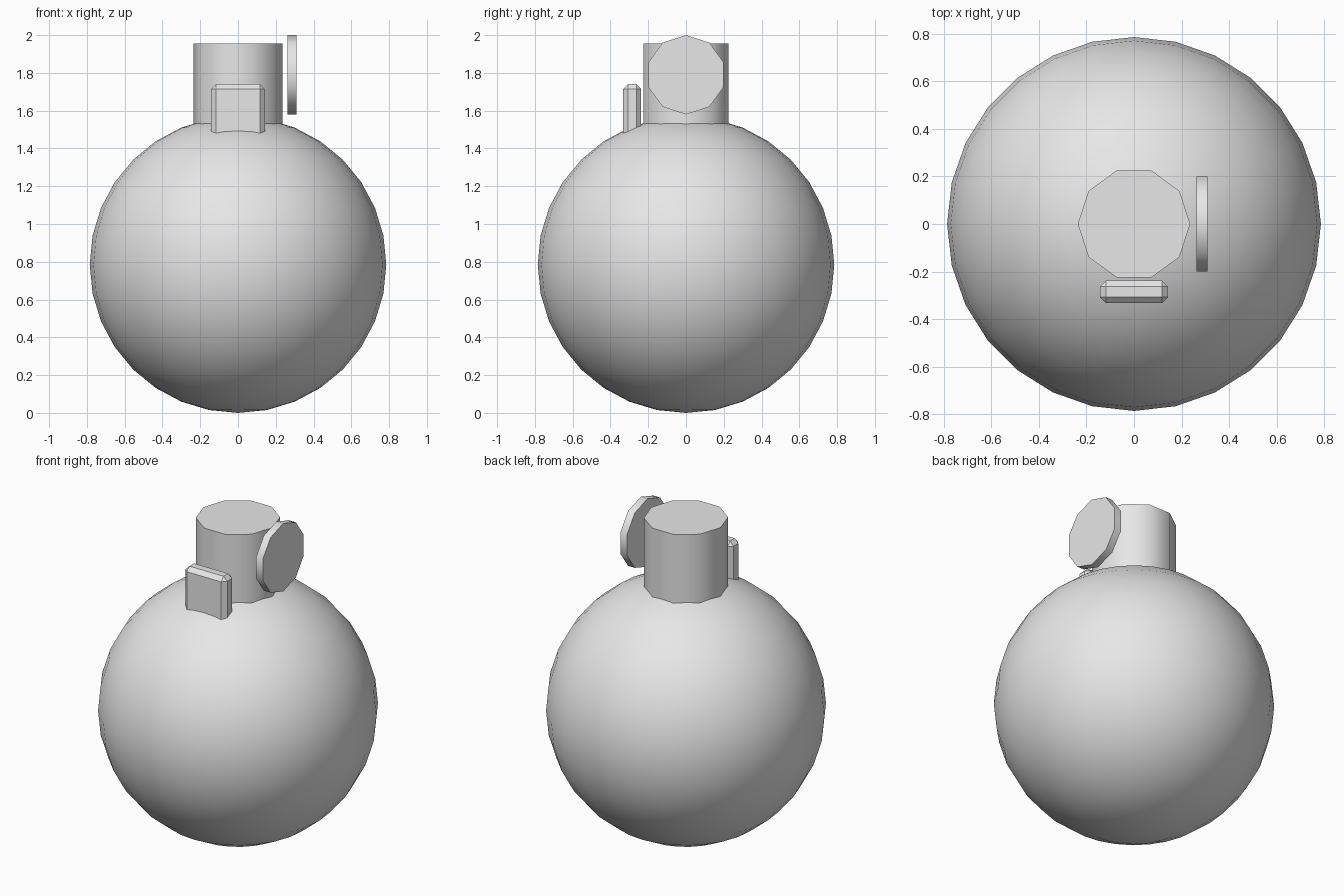
import bpy
from math import pi, radians

if "Cube" in bpy.data.objects:
    bpy.data.objects.remove(bpy.data.objects["Cube"])

grey = bpy.data.materials.new("light_grey")
grey.use_nodes = True
grey.diffuse_color = (0.8, 0.8, 0.8, 1)
grey.node_tree.nodes["Principled BSDF"].inputs["Base Color"].default_value = (0.8, 0.8, 0.8, 1)


def finish(name, smooth_angle=None):
    """Name the new part, colour it and smooth its rounded sides."""
    ob = bpy.context.object
    ob.name = name
    ob.data.materials.append(grey)
    if smooth_angle:
        bpy.ops.object.shade_smooth_by_angle(angle=radians(smooth_angle))
    return ob


# Round body
R = 0.785
bpy.ops.mesh.primitive_uv_sphere_add(segments=28, ring_count=16, radius=R, location=(0, 0, R))
finish("round_body", 40)

# Ten-sided neck with a flat top, sunk into the body
top, bottom = 1.955, 1.4
bpy.ops.mesh.primitive_cylinder_add(vertices=10, radius=0.236, depth=top - bottom,
                                    location=(0, 0, (top + bottom) / 2), rotation=(0, 0, pi / 2))
finish("neck", 40)

# Thin ten-sided disc standing beside the neck
bpy.ops.mesh.primitive_cylinder_add(vertices=10, radius=0.21, depth=0.046,
                                    location=(0.286, 0, 1.79), rotation=(pi / 2, 0, pi / 2))
finish("side_disc", 40)

# Bevelled block in front of the neck
bpy.ops.mesh.primitive_cube_add(size=1, location=(0, -0.285, 1.57))
block = finish("front_block")
block.scale = (0.284, 0.095, 0.34)
bpy.ops.object.transform_apply(location=False, rotation=False, scale=True)
bevel = block.modifiers.new("chamfer", "BEVEL")
bevel.width = 0.025
bevel.segments = 1
